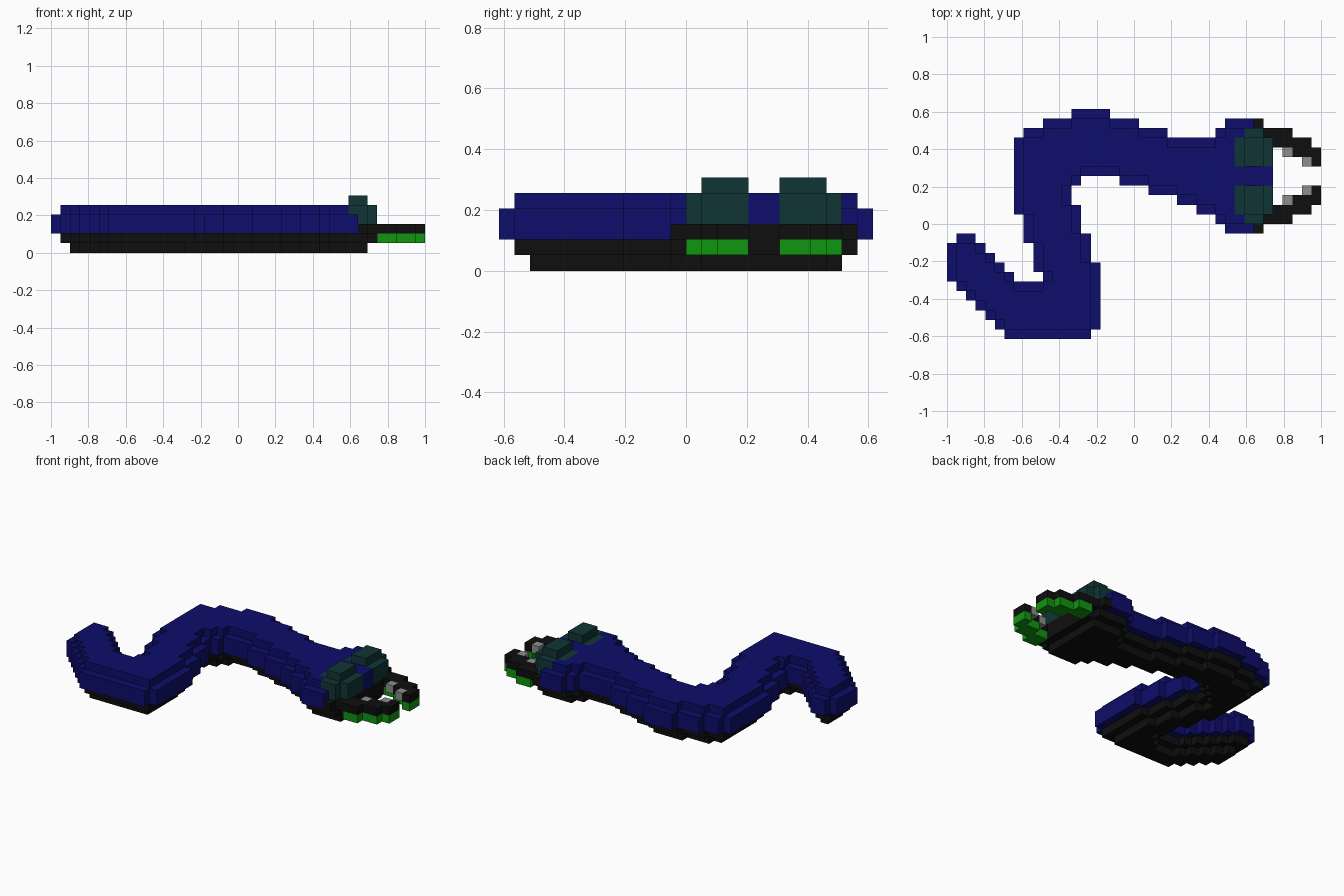
import bpy, bmesh

cube = bpy.data.objects.get("Cube")
if cube:
    bpy.data.objects.remove(cube, do_unlink=True)

S = 2 / 39  # block size


def material(name, rgb):
    m = bpy.data.materials.new(name)
    m.use_nodes = True
    m.diffuse_color = (*rgb, 1)
    bsdf = next(n for n in m.node_tree.nodes if n.type == 'BSDF_PRINCIPLED')
    bsdf.inputs["Base Color"].default_value = (*rgb, 1)
    return m


MATS = {
    "blue": material("dark blue", (0.004, 0.004, 0.147)),
    "black": material("black", (0.0045, 0.0045, 0.0045)),
    "teal": material("dark teal", (0.005, 0.035, 0.035)),
    "green": material("green", (0.005, 0.305, 0.005)),
    "grey": material("grey", (0.27, 0.27, 0.27)),
}


def rect(i0, j0, i1, j1):
    return {(i, j) for i in range(i0, i1) for j in range(j0, j1)}


def columns(start, runs):
    """Side-by-side strips, each given as (width, low, high)."""
    cells = set()
    for width, lo, hi in runs:
        cells |= rect(start, lo, start + width, hi)
        start += width
    return cells


def inset(cells):
    return {(i, j) for i, j in cells
            if {(i + 1, j), (i - 1, j), (i, j + 1), (i, j - 1)} <= cells}


def mirror(cells):
    """Reflect across the head's centre line."""
    return {(i, 33 - j) for i, j in cells}


# Plan outline: tail, riser, then the arch leading to the head
tail = columns(0, [(1, 6, 10), (1, 5, 11), (1, 4, 11), (1, 3, 10), (1, 2, 9),
                   (1, 1, 8), (1, 0, 7), (3, 0, 6)])
riser = set()
for r in [(10, 0, 15, 8), (10, 1, 16, 8), (9, 7, 15, 10), (8, 10, 15, 11),
          (8, 11, 14, 13), (7, 13, 14, 14), (7, 14, 13, 17), (13, 16, 14, 17)]:
    riser |= rect(*r)
arch = columns(7, [(1, 17, 21), (2, 17, 22), (3, 17, 23), (4, 17, 24),
                   (1, 17, 23), (2, 16, 23), (1, 16, 22), (2, 15, 22),
                   (1, 15, 21), (2, 14, 21), (2, 13, 21), (1, 12, 22),
                   (4, 11, 23), (1, 12, 22)])
outline = tail | riser | arch
belly = inset(outline | rect(34, 12, 35, 22))

blocks = {}  # (i, j, k) -> part name


def fill(part, cells, *levels):
    for k in levels:
        for i, j in cells:
            blocks[i, j, k] = part


# Belly steps in towards the ground, back steps in at the top
fill("belly", inset(belly), 0)
fill("belly", belly, 1)
fill("body", outline, 2)
fill("body", {c for c in outline if c[0] < 32}
     | rect(32, 12, 33, 22) | rect(33, 16, 34, 18), 3)
fill("body", inset(outline) | rect(33, 16, 34, 18), 4)
fill("lower_jaw", {c for c in outline if c[0] >= 32}, 2)

# Paired eyes, pincers and teeth
eye = rect(30, 13, 34, 16) | rect(31, 12, 33, 16)
eye_top = rect(31, 13, 33, 16)
pincer = rect(34, 12, 36, 14) | rect(36, 13, 38, 15) | rect(38, 14, 39, 16)
teeth = {(35, 14), (37, 15)}
for side, flip in (("right", lambda c: c), ("left", mirror)):
    fill(side + "_eye", flip(eye), 3, 4)
    fill(side + "_eye", flip(eye_top), 5)
    fill(side + "_pincer_underside", flip(pincer), 1)
    fill(side + "_pincer", flip(pincer), 2)
    fill(side + "_teeth", flip(teeth), 2)

COLOURS = {"body": "blue", "belly": "black", "lower_jaw": "black"}
for side in ("right", "left"):
    COLOURS[side + "_eye"] = "teal"
    COLOURS[side + "_pincer"] = "black"
    COLOURS[side + "_pincer_underside"] = "green"
    COLOURS[side + "_teeth"] = "grey"


def build(part, colour):
    """Make one mesh from the exposed faces of a part's blocks."""
    bm = bmesh.new()
    for cell in [c for c, p in blocks.items() if p == part]:
        for axis in range(3):
            for step in (0, 1):
                near = list(cell)
                near[axis] += 2 * step - 1
                if tuple(near) in blocks:
                    continue
                u, v = (axis + 1) % 3, (axis + 2) % 3
                corners = []
                for a, b in ((0, 0), (1, 0), (1, 1), (0, 1)):
                    p = list(cell)
                    p[axis] += step
                    p[u] += a
                    p[v] += b
                    corners.append(bm.verts.new(((p[0] - 19.5) * S,
                                                 (p[1] - 12) * S, p[2] * S)))
                bm.faces.new(corners if step else corners[::-1])
    bmesh.ops.remove_doubles(bm, verts=bm.verts, dist=S * 0.01)
    mesh = bpy.data.meshes.new(part)
    bm.to_mesh(mesh)
    bm.free()
    mesh.materials.append(MATS[colour])
    obj = bpy.data.objects.new(part, mesh)
    bpy.context.collection.objects.link(obj)


for part, colour in COLOURS.items():
    build(part, colour)
